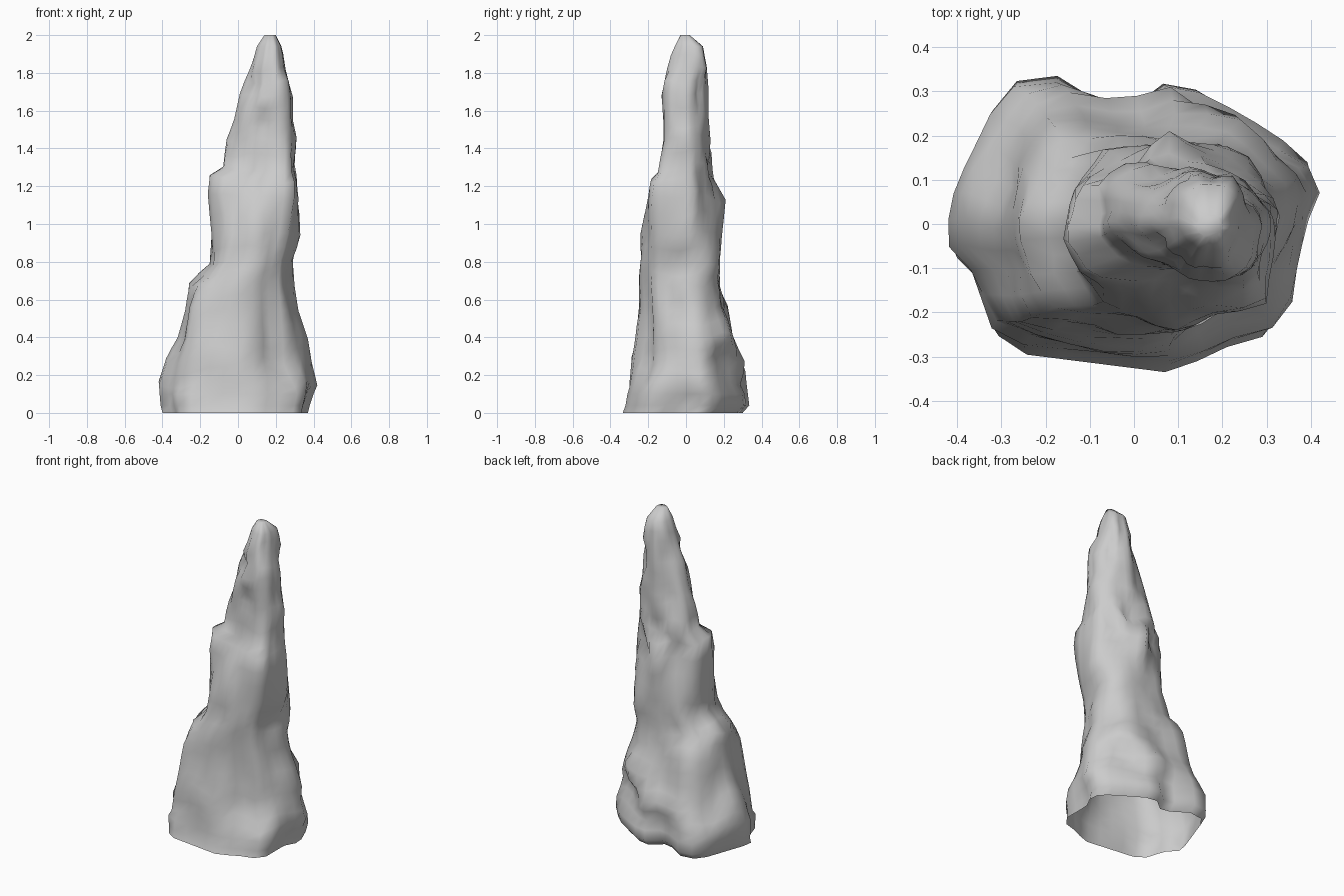
import bpy, bmesh, math
from mathutils import Vector, noise

if "Cube" in bpy.data.objects:
    bpy.data.objects.remove(bpy.data.objects["Cube"])

# Silhouette read at each height: z, xmin, xmax, ymin, ymax
LEVELS = [
    (0.00, -0.40, 0.37, -0.335, 0.30), (0.04, -0.41, 0.38, -0.32, 0.335),
    (0.16, -0.42, 0.42, -0.30, 0.32), (0.28, -0.38, 0.39, -0.29, 0.31),
    (0.40, -0.32, 0.37, -0.27, 0.25), (0.55, -0.28, 0.32, -0.25, 0.22),
    (0.69, -0.26, 0.30, -0.25, 0.18), (0.81, -0.15, 0.29, -0.24, 0.18),
    (0.95, -0.14, 0.33, -0.24, 0.19), (1.14, -0.16, 0.32, -0.20, 0.21),
    (1.23, -0.15, 0.31, -0.19, 0.16), (1.28, -0.08, 0.30, -0.15, 0.14),
    (1.45, -0.06, 0.31, -0.12, 0.13), (1.56, -0.02, 0.29, -0.12, 0.12),
    (1.69, 0.01, 0.29, -0.13, 0.12), (1.82, 0.06, 0.25, -0.10, 0.11),
    (1.94, 0.10, 0.23, -0.06, 0.09), (2.00, 0.14, 0.20, -0.03, 0.02)]

# The same along the two diagonals at 40 and 130 degrees
DIAGONALS = [
    (0.00, -.405, .37, -.405, .38), (0.15, -.38, .385, -.36, .42),
    (0.27, -.365, .34, -.30, .35), (0.36, -.345, .36, -.29, .32),
    (0.57, -.31, .29, -.28, .28), (0.69, -.26, .275, -.28, .21),
    (0.80, -.19, .30, -.285, .175), (1.02, -.155, .27, -.32, .15),
    (1.22, -.17, .25, -.34, .14), (1.28, -.08, .26, -.29, .13),
    (1.45, -.05, .25, -.25, .08), (1.60, -.03, .235, -.25, .04),
    (1.76, .03, .225, -.24, .00)]

# Cross-section outlines at four heights
SECTIONS = [
    (0.00, [(-.30, -.28), (.10, -.33), (.27, -.25), (.36, -.24), (.36, 0), (.42, .11),
            (.33, .19), (.10, .33), (0, .25), (-.10, .27), (-.18, .34), (-.29, .31),
            (-.33, .20), (-.42, -.05), (-.35, -.12)]),
    (0.70, [(-.28, .03), (-.27, -.1), (-.22, -.2), (-.1, -.22), (.1, -.25), (.25, -.2),
            (.28, -.08), (.31, 0), (.28, .1), (.2, .18), (.06, .20), (-.05, .22),
            (-.18, .22), (-.25, .15)]),
    (1.15, [(-.16, -.06), (-.1, -.15), (.03, -.21), (.14, -.22), (.27, -.18), (.32, -.05),
            (.32, .05), (.25, .13), (.17, .17), (.08, .21), (0, .17), (-.14, .1), (-.15, .03)]),
    (1.75, [(0, 0), (.03, .09), (.1, .13), (.22, .13), (.27, .06), (.25, -.06), (.2, -.12),
            (.1, -.12), (.03, -.08)])]
SIDES = 32
ANGLES = [2 * math.pi * i / SIDES for i in range(SIDES)]


def unit(a):
    return Vector((math.cos(a), math.sin(a)))


def polar_radii(pts):
    """Radius of an outline at evenly spaced angles, normalised to its own box."""
    xs, ys = zip(*pts)
    cx, cy = (min(xs) + max(xs)) / 2, (min(ys) + max(ys)) / 2
    hx, hy = (max(xs) - min(xs)) / 2, (max(ys) - min(ys)) / 2
    loop = [Vector(((x - cx) / hx, (y - cy) / hy)) for x, y in pts]
    radii = []
    for a in ANGLES:
        d, best = unit(a), 0.0
        for p, q in zip(loop, loop[1:] + loop[:1]):
            e = q - p
            den = d.x * e.y - d.y * e.x
            if abs(den) < 1e-9:
                continue
            t = (p.x * e.y - p.y * e.x) / den
            u = (p.x * d.y - p.y * d.x) / den
            if t > 0 and -1e-6 <= u <= 1 + 1e-6:
                best = max(best, t)
        radii.append(best or 1.0)
    return radii


def blend(table, z):
    """Blend rows (z, values) at height z."""
    if z <= table[0][0]:
        return table[0][1]
    for (z0, r0), (z1, r1) in zip(table, table[1:]):
        if z <= z1:
            t = (z - z0) / (z1 - z0)
            return [a + (b - a) * t for a, b in zip(r0, r1)]
    return table[-1][1]


outline_table = [(z, polar_radii(pts)) for z, pts in SECTIONS]
axis_table = [(r[0], r[1:]) for r in LEVELS]
diagonal_table = [(r[0], r[1:]) for r in DIAGONALS]


def ring_points(z):
    """Lumpy outline pushed out to the silhouette in eight directions."""
    x0, x1, y0, y1 = blend(axis_table, z)
    u0, u1, w0, w1 = blend(diagonal_table, z)
    centre = Vector(((x0 + x1) / 2, (y0 + y1) / 2))
    half = Vector(((x1 - x0) / 2, (y1 - y0) / 2))
    pts = []
    for a, r in zip(ANGLES, blend(outline_table, z)):
        d = unit(a)
        r *= 1 + 0.1 * noise.noise(Vector((d.x * 2.5, d.y * 2.5, z * 5 + 5))) * min(1, z * 2)
        pts.append(Vector((d.x * half.x, d.y * half.y)) * r)
    goals = []
    for deg, lo, hi in ((0, x0, x1), (40, u0, u1), (90, y0, y1), (130, w0, w1)):
        d = unit(math.radians(deg))
        goals += [(d, hi - centre.dot(d)), (-d, centre.dot(d) - lo)]
    # the outline alone rules the foot and the tip
    for step in range(10 if 0.1 < z < 1.8 else 0):
        ratios = [(d, g / max(p.dot(d) for p in pts) - 1) for d, g in goals]
        for p in pts:
            n = p.normalized()
            p *= 1 + 0.5 * sum(max(0, n.dot(d)) ** 8 * k for d, k in ratios)
    # exact fit to the front and side silhouettes
    xs, ys = [p.x for p in pts], [p.y for p in pts]
    sx, sy = (x1 - x0) / (max(xs) - min(xs)), (y1 - y0) / (max(ys) - min(ys))
    return [(x0 + (x - min(xs)) * sx, y0 + (y - min(ys)) * sy) for x, y in zip(xs, ys)]


# Ring heights: every level plus a midpoint in tall gaps
heights = []
for a, b in zip(LEVELS, LEVELS[1:]):
    heights.append(a[0])
    if b[0] - a[0] > 0.1:
        heights.append((a[0] + b[0]) / 2)
heights.append(2.0)

# Loft the rock from open foot to closed tip
bm = bmesh.new()
rings = []
for z in heights:
    ring = []
    for x, y in ring_points(z):
        dz = 0.05 * noise.noise(Vector((x * 7, y * 7, z * 2))) if 0.1 < z < 1.9 else 0
        ring.append(bm.verts.new((x, y, z + dz)))
    rings.append(ring)
for lo, hi in zip(rings, rings[1:]):
    for i in range(SIDES):
        j = (i + 1) % SIDES
        bm.faces.new((lo[i], lo[j], hi[j], hi[i]))
bm.faces.new(rings[-1])
bmesh.ops.recalc_face_normals(bm, faces=bm.faces)
mesh = bpy.data.meshes.new("stalagmite_rock")
bm.to_mesh(mesh)
bm.free()
rock = bpy.data.objects.new("stalagmite_rock", mesh)
bpy.context.collection.objects.link(rock)
bpy.context.view_layer.objects.active = rock
rock.select_set(True)
bpy.ops.object.shade_smooth_by_angle(angle=math.radians(70))
